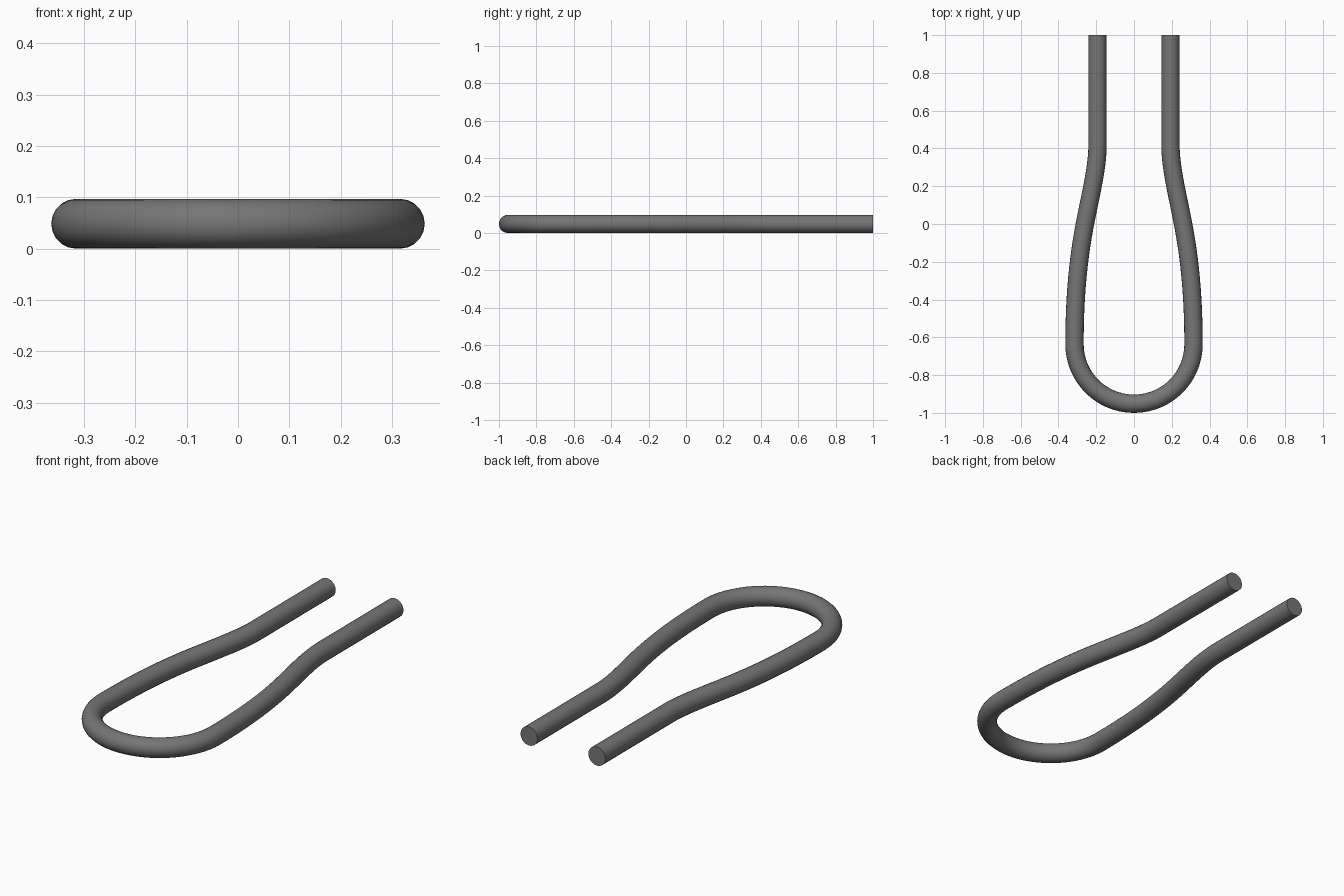
import bpy
import math

cube = bpy.data.objects.get("Cube")
if cube:
    bpy.data.objects.remove(cube, do_unlink=True)

RADIUS = 0.0485
BEND = 0.315            # centreline radius of the rounded front
BEND_Y = RADIUS + BEND - 1
K = BEND * 4 / 3 * math.tan(math.pi / 8)

# Dark grey metal
grey = bpy.data.materials.new("dark_grey_metal")
grey.use_nodes = True
colour = (0.18, 0.18, 0.18, 1)
grey.diffuse_color = colour
grey.node_tree.nodes["Principled BSDF"].inputs["Base Color"].default_value = colour

# Left half of the centreline: handle towards the leg end, point, handle towards the bend
half = [
    ((0.193, 1.1), (0.193, 1), (0.193, 0.8)),
    ((0.193, 0.6), (0.193, 0.42), (0.193, 0.3)),
    ((0.229, 0.16), (0.26, 0), (0.298, -0.2)),
    ((BEND, -0.4), (BEND, BEND_Y), (BEND, BEND_Y - K)),
]
front = ((K, BEND_Y - BEND), (0, BEND_Y - BEND), (-K, BEND_Y - BEND))
mirrored = [tuple((-x, y) for x, y in reversed(knot)) for knot in reversed(half)]
knots = half + [front] + mirrored

# Bent rod swept along the centreline
curve = bpy.data.curves.new("bent_rod", "CURVE")
curve.dimensions = "3D"
curve.resolution_u = 16
curve.bevel_depth = RADIUS
curve.bevel_resolution = 8
curve.use_fill_caps = True
spline = curve.splines.new("BEZIER")
spline.bezier_points.add(len(knots) - 1)
for point, (before, here, after) in zip(spline.bezier_points, knots):
    point.handle_left_type = point.handle_right_type = "FREE"
    point.co = (*here, RADIUS)
    point.handle_left = (*before, RADIUS)
    point.handle_right = (*after, RADIUS)

rod = bpy.data.objects.new("bent_rod", curve)
bpy.context.collection.objects.link(rod)
curve.materials.append(grey)

# Smooth the rod and keep the cut ends crisp
bpy.ops.object.select_all(action="DESELECT")
rod.select_set(True)
bpy.context.view_layer.objects.active = rod
bpy.ops.object.convert(target="MESH")
bpy.ops.object.shade_smooth_by_angle(angle=math.radians(40))
